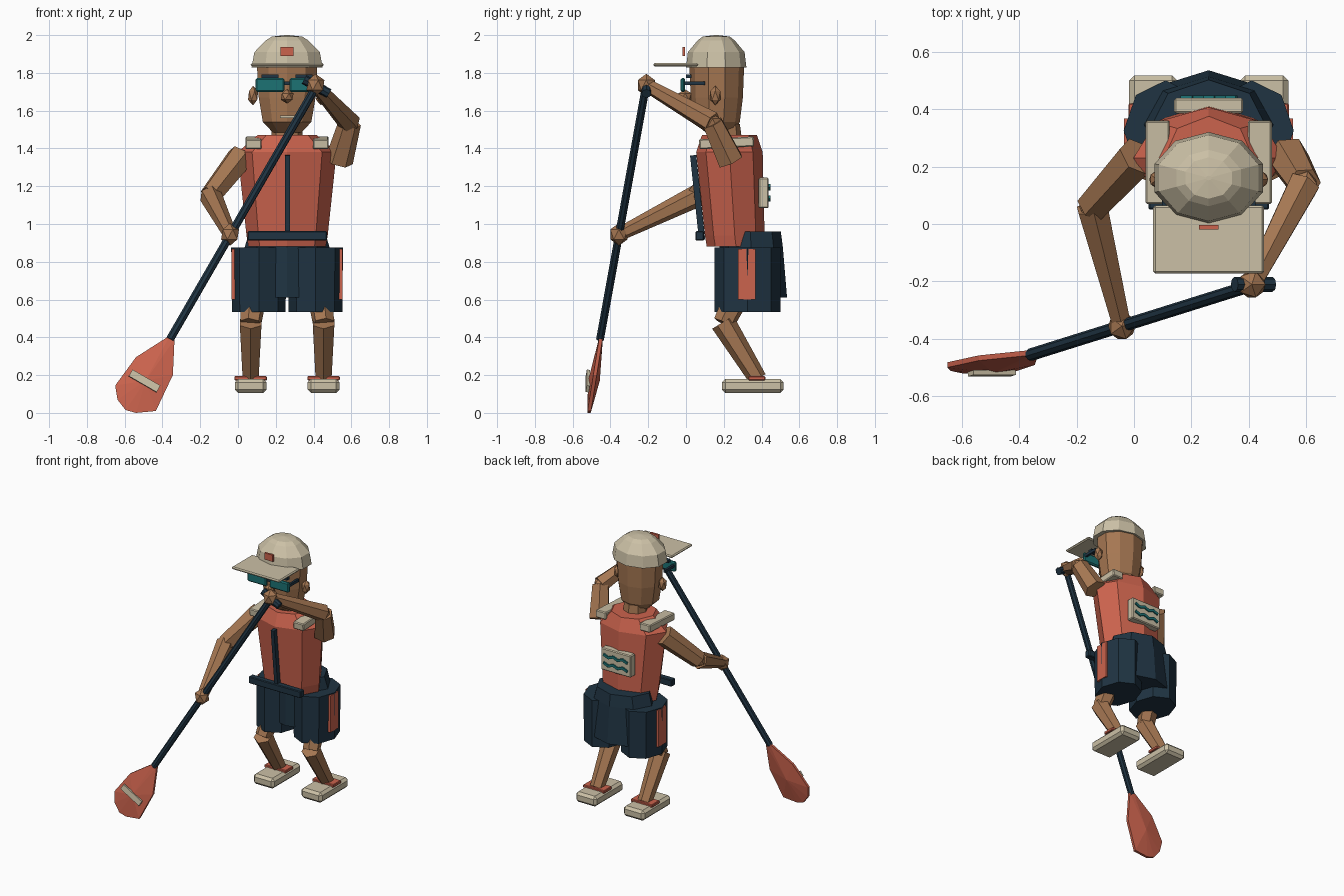
import bpy, bmesh, math
from mathutils import Vector, Matrix

if "Cube" in bpy.data.objects:
    bpy.data.objects.remove(bpy.data.objects["Cube"])


def material(name, rgb):
    m = bpy.data.materials.new(name)
    m.diffuse_color = (*rgb, 1)
    m.use_nodes = True
    m.node_tree.nodes["Principled BSDF"].inputs["Base Color"].default_value = m.diffuse_color
    return m


SKIN = material("tan skin", (0.38, 0.185, 0.085))
CORAL = material("coral red", (0.60, 0.125, 0.075))
NAVY = material("dark navy", (0.014, 0.034, 0.055))
CREAM = material("warm cream", (0.60, 0.53, 0.38))
TEAL = material("teal", (0.012, 0.17, 0.175))
CX = 0.26  # body centre line


def finish(name, bm, mat):
    bmesh.ops.recalc_face_normals(bm, faces=bm.faces)
    me = bpy.data.meshes.new(name)
    bm.to_mesh(me)
    bm.free()
    me.materials.append(mat)
    ob = bpy.data.objects.new(name, me)
    bpy.context.collection.objects.link(ob)
    return ob


def box(name, lo, hi, mat, bevel=0.0, rot=(0, 0, 0)):
    """Box between two corners, turned about its own centre."""
    bm = bmesh.new()
    bmesh.ops.create_cube(bm, size=1)
    lo, hi = Vector(lo), Vector(hi)
    bmesh.ops.scale(bm, vec=hi - lo, verts=bm.verts)
    if bevel:
        bmesh.ops.bevel(bm, geom=bm.edges[:], offset=bevel, segments=1,
                        affect='EDGES', profile=0.5)
    for axis, a in zip("XYZ", rot):
        bmesh.ops.rotate(bm, matrix=Matrix.Rotation(math.radians(a), 3, axis), verts=bm.verts)
    bmesh.ops.translate(bm, vec=(lo + hi) / 2, verts=bm.verts)
    return finish(name, bm, mat)


def loft(name, cx, rings, n, mat):
    """Stack of elliptical rings (z, y centre, x radius, y radius), a vertex at +y."""
    bm = bmesh.new()
    loops = []
    for z, cy, rx, ry in rings:
        loops.append([bm.verts.new((cx + rx * math.sin(2 * math.pi * i / n),
                                    cy + ry * math.cos(2 * math.pi * i / n), z))
                      for i in range(n)])
    for a, b in zip(loops, loops[1:]):
        for i in range(n):
            j = (i + 1) % n
            bm.faces.new((a[i], a[j], b[j], b[i]))
    bm.faces.new(loops[0])
    bm.faces.new(loops[-1])
    return finish(name, bm, mat)


def rod(name, a, b, r1, r2, mat, n=6):
    a, b = Vector(a), Vector(b)
    bm = bmesh.new()
    q = (b - a).to_track_quat('Z', 'Y').to_matrix().to_4x4()
    bmesh.ops.create_cone(bm, cap_ends=True, segments=n, radius1=r1, radius2=r2,
                          depth=(b - a).length,
                          matrix=Matrix.Translation((a + b) / 2) @ q)
    return finish(name, bm, mat)


def ball(name, c, size, mat, sub=1):
    bm = bmesh.new()
    bmesh.ops.create_icosphere(bm, subdivisions=sub, radius=1)
    bmesh.ops.scale(bm, vec=size, verts=bm.verts)
    bmesh.ops.translate(bm, vec=c, verts=bm.verts)
    return finish(name, bm, mat)


# Head and face
loft("head", CX, [(1.485, 0.18, 0.08, 0.075), (1.54, 0.16, 0.135, 0.125),
                  (1.67, 0.163, 0.158, 0.138), (1.84, 0.163, 0.168, 0.145)], 10, SKIN)
loft("neck", CX, [(1.42, 0.215, 0.085, 0.085), (1.53, 0.205, 0.08, 0.08)], 8, SKIN)
ball("nose", (CX, -0.005, 1.675), (0.038, 0.04, 0.038), SKIN)
box("mouth", (0.222, 0.018, 1.56), (0.298, 0.04, 1.575), CREAM)
for s, side in ((-1, "right"), (1, "left")):
    ball(side + "_ear", (CX + s * 0.18, 0.155, 1.68), (0.03, 0.032, 0.052), SKIN)
    x = CX + s * 0.09
    box(side + "_lens", (x - 0.077, -0.03, 1.70), (x + 0.077, -0.004, 1.772), TEAL, 0.008)
    box(side + "_brow", (x - 0.045, 0.0, 1.772), (x + 0.045, 0.03, 1.792), NAVY)
    box(side + "_temple", (CX + s * 0.155 - 0.008, -0.01, 1.735),
        (CX + s * 0.155 + 0.008, 0.10, 1.755), NAVY)
box("glasses_bridge", (0.23, -0.018, 1.735), (0.29, 0.03, 1.755), NAVY)

# Cap
loft("cap_dome", CX, [(1.828, 0.16, 0.198, 0.16), (1.91, 0.16, 0.182, 0.15),
                      (1.972, 0.16, 0.118, 0.098), (1.992, 0.16, 0.085, 0.072),
                      (2.0, 0.16, 0.01, 0.008)], 10, CREAM)
box("cap_brim", (0.067, -0.172, 1.834), (0.453, 0.065, 1.852), CREAM, 0.007)
box("cap_badge", (0.226, -0.019, 1.89), (0.294, -0.004, 1.938), CORAL)

# Vest
loft("vest", CX, [(0.88, 0.265, 0.205, 0.155), (0.94, 0.258, 0.215, 0.158),
                  (1.38, 0.23, 0.262, 0.176), (1.472, 0.23, 0.155, 0.145)], 8, CORAL)
box("zip", (0.249, 0.045, 0.915), (0.275, 0.078, 1.365), NAVY, rot=(6, 0, 0))
box("belt", (0.05, 0.05, 0.912), (0.47, 0.095, 0.962), NAVY, 0.005)
for s, side in ((-1, "right"), (1, "left")):
    x = CX + s * 0.178
    box(side + "_shoulder_strap", (x - 0.042, 0.07, 1.403), (x + 0.042, 0.36, 1.456),
        CREAM, 0.006, rot=(3, 0, 0))

# Back panel with two rows of wave marks
box("back_panel", (0.14, 0.385, 1.085), (0.38, 0.438, 1.245), CREAM, 0.006)
for row, z in enumerate((1.135, 1.195)):
    for i in range(5):
        x = 0.185 + i * 0.038
        box(f"wave_{row}_{i}", (x - 0.022, 0.438, z - 0.009), (x + 0.022, 0.447, z + 0.009),
            TEAL, rot=(0, 22 if i % 2 else -22, 0))

# Shorts
loft("shorts_hips", CX, [(0.61, 0.355, 0.24, 0.18), (0.875, 0.345, 0.225, 0.168),
                         (0.96, 0.34, 0.20, 0.162)], 8, NAVY)
for s, side in ((-1, "right"), (1, "left")):
    x = CX + s * 0.15
    loft(side + "_shorts_leg", x, [(0.535, 0.325, 0.142, 0.175),
                                   (0.875, 0.325, 0.146, 0.175)], 8, NAVY)
    xo = CX + s * 0.284
    box(side + "_shorts_stripe", (xo - 0.01, 0.275, 0.60), (xo + 0.01, 0.368, 0.868), CORAL)

# Legs and shoes
for s, side in ((-1, "right"), (1, "left")):
    x = CX + s * 0.193
    knee = (x, 0.20, 0.475)
    rod(side + "_thigh", (CX + s * 0.165, 0.31, 0.70), knee, 0.075, 0.058, SKIN)
    rod(side + "_shin", (x, 0.195, 0.48), (x, 0.38, 0.18), 0.066, 0.048, SKIN)
    box(side + "_shoe", (x - 0.084, 0.19, 0.105), (x + 0.084, 0.517, 0.18), CREAM, 0.018)
    box(side + "_shoe_strap", (x - 0.086, 0.33, 0.172), (x + 0.086, 0.42, 0.194), CORAL, 0.004)

# Arms: shoulder, elbow, hand
arms = {"right": ((0.015, 0.235, 1.355), (-0.145, 0.06, 1.15), (-0.042, -0.355, 0.945)),
        "left": ((0.535, 0.235, 1.335), (0.592, 0.14, 1.535), (0.41, -0.21, 1.735))}
for side, (sh, el, ha) in arms.items():
    rod(side + "_upper_arm", sh, el, 0.075, 0.06, SKIN)
    ball(side + "_elbow", el, (0.05, 0.05, 0.05), SKIN)
    rod(side + "_forearm", el, ha, 0.06, 0.036, SKIN)
    ball(side + "_hand", ha, (0.053, 0.053, 0.06), SKIN)

# Paddle shaft and grip
rod("paddle_shaft", (0.415, -0.212, 1.73), (-0.36, -0.455, 0.39), 0.022, 0.022, NAVY, 8)
rod("paddle_grip", (0.35, -0.21, 1.765), (0.482, -0.21, 1.69), 0.026, 0.026, NAVY, 8)

# Paddle blade: outline in x and z, leaning with the shaft, with a raised spine
outline = [(-0.36, 0.41), (-0.54, 0.295), (-0.65, 0.145), (-0.638, 0.07), (-0.595, 0.015),
           (-0.54, 0.0), (-0.435, 0.01), (-0.345, 0.20), (-0.336, 0.39)]


def lean(z):
    return -0.448 - (0.41 - z) * 0.16


bm = bmesh.new()
rims = [[bm.verts.new((x, lean(z) + d, z)) for x, z in outline] for d in (-0.009, 0.009)]
for rim, d in zip(rims, (-0.032, 0.03)):
    spine = bm.verts.new((-0.49, lean(0.17) + d, 0.17))
    for i in range(len(rim)):
        bm.faces.new((rim[i - 1], rim[i], spine))
for i in range(len(outline)):
    bm.faces.new((rims[0][i - 1], rims[0][i], rims[1][i], rims[1][i - 1]))
finish("paddle_blade", bm, CORAL)
box("blade_stripe", (-0.58, -0.528, 0.149), (-0.41, -0.512, 0.189), CREAM, rot=(-9, 30, 0))
